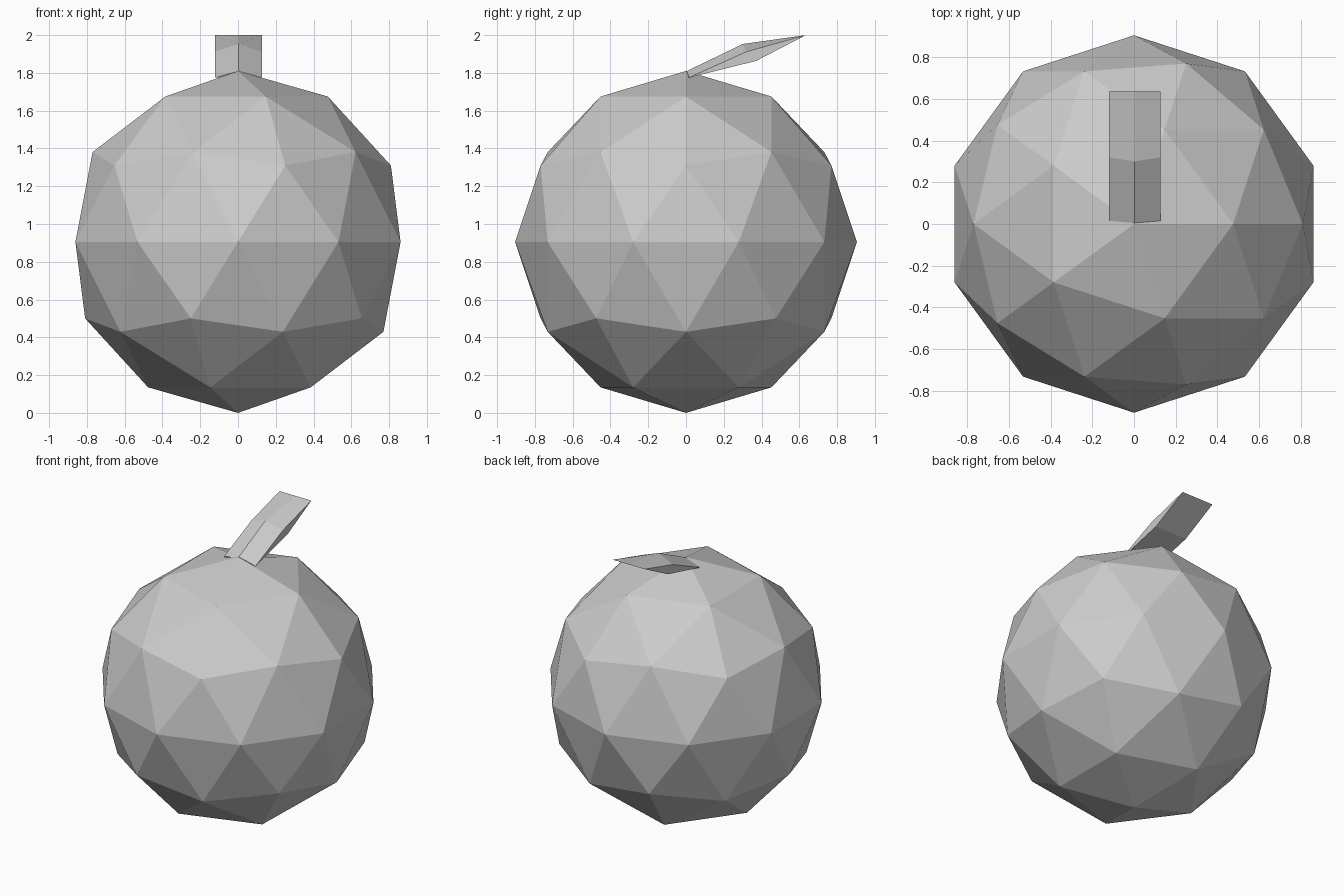
import bpy
import bmesh

cube = bpy.data.objects.get("Cube")
if cube:
    bpy.data.objects.remove(cube, do_unlink=True)

# One plain grey for everything
grey = bpy.data.materials.new("plain grey")
grey.use_nodes = True
colour = (0.6, 0.6, 0.6, 1)
grey.diffuse_color = colour
grey.node_tree.nodes["Principled BSDF"].inputs["Base Color"].default_value = colour


def add_object(name, bm, location):
    mesh = bpy.data.meshes.new(name)
    bm.to_mesh(mesh)
    bm.free()
    mesh.materials.append(grey)
    obj = bpy.data.objects.new(name, mesh)
    obj.location = location
    bpy.context.collection.objects.link(obj)
    return obj


# Faceted fruit body
RADIUS = 0.905
bm = bmesh.new()
bmesh.ops.create_icosphere(bm, subdivisions=2, radius=RADIUS)
add_object("fruit_body", bm, (0, 0, RADIUS))

# Leaf: ridged top, flat folded underside, tapering to a thin edge at the tip
HALF = 0.124
points = {
    "base_ridge": (0, 0.005, 1.81),
    "base_under": (0, 0.015, 1.775),
    "base_edge": (HALF, 0.015, 1.775),
    "mid_ridge": (0, 0.30, 1.953),
    "mid_edge": (HALF, 0.32, 1.912),
    "low_centre": (0, 0.37, 1.863),
    "low_edge": (HALF, 0.37, 1.863),
    "tip_centre": (0, 0.635, 2.0),
    "tip_edge": (HALF, 0.635, 2.0),
}
half_faces = [
    ("base_ridge", "base_edge", "mid_edge", "mid_ridge"),
    ("mid_ridge", "mid_edge", "tip_edge", "tip_centre"),
    ("base_edge", "low_edge", "tip_edge", "mid_edge"),
    ("base_under", "low_centre", "low_edge", "base_edge"),
    ("low_centre", "tip_centre", "tip_edge", "low_edge"),
    ("base_ridge", "base_under", "base_edge"),
]
bm = bmesh.new()
for side in (1, -1):
    verts = {k: bm.verts.new((side * x, y, z)) for k, (x, y, z) in points.items()}
    for face in half_faces:
        bm.faces.new([verts[k] for k in face])
bmesh.ops.remove_doubles(bm, verts=bm.verts[:], dist=0.0005)
bmesh.ops.recalc_face_normals(bm, faces=bm.faces[:])
add_object("leaf", bm, (0.003, 0, 0))
